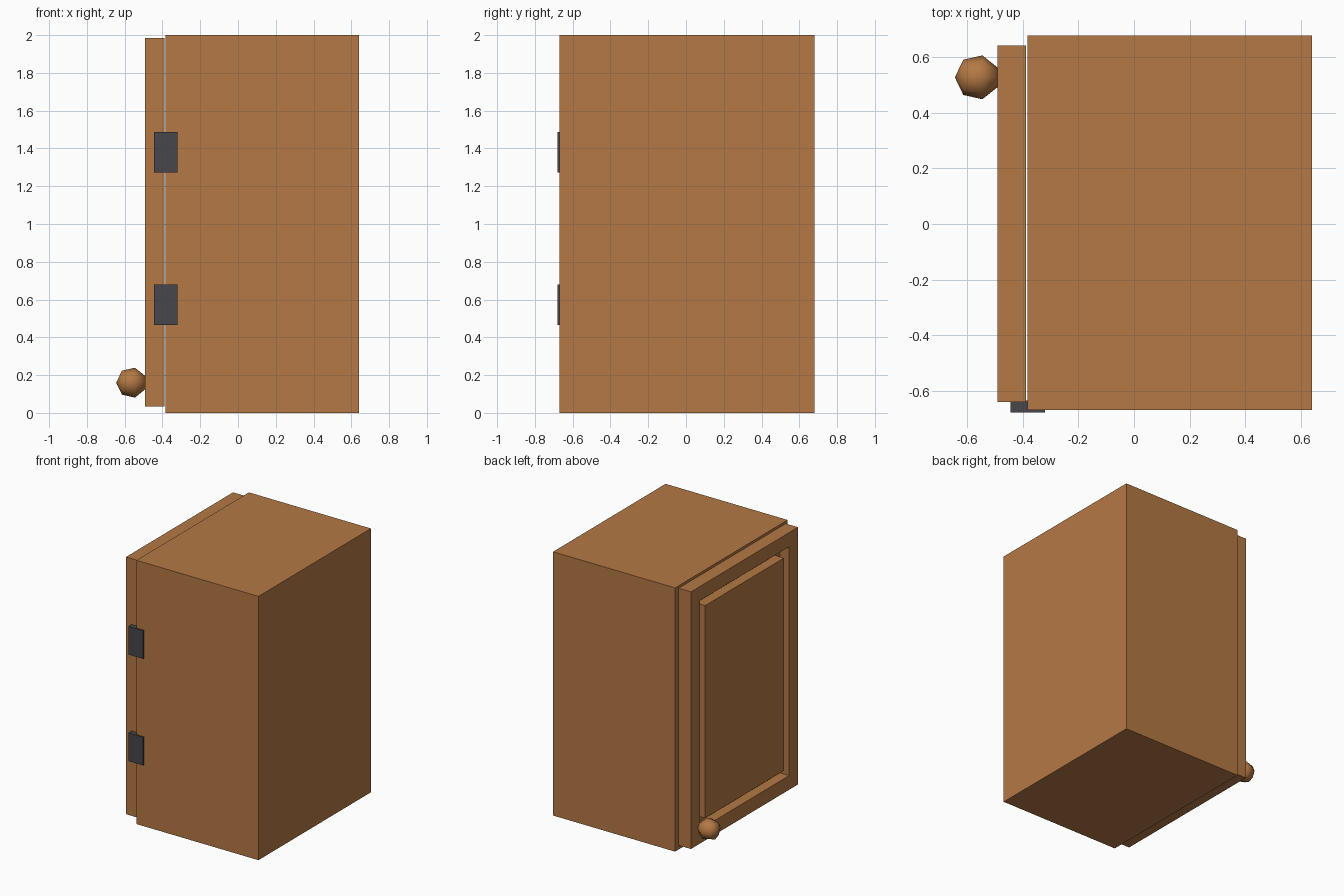
import bpy, bmesh, math
from mathutils import Matrix, Vector

old = bpy.data.objects.get("Cube")
if old:
    bpy.data.objects.remove(old, do_unlink=True)


def material(name, colour):
    m = bpy.data.materials.new(name)
    m.use_nodes = True
    m.diffuse_color = (*colour, 1)
    m.node_tree.nodes["Principled BSDF"].inputs["Base Color"].default_value = (*colour, 1)
    return m


wood = material("warm wood", (0.46, 0.19, 0.058))
iron = material("dark iron", (0.063, 0.063, 0.073))


def box_mesh(lo, hi):
    lo, hi = Vector(lo), Vector(hi)
    bm = bmesh.new()
    bmesh.ops.create_cube(bm, size=1, matrix=Matrix.Translation((lo + hi) / 2)
                          @ Matrix.Diagonal((*(hi - lo), 1)))
    return bm


def finish(name, bm, mat):
    bmesh.ops.recalc_face_normals(bm, faces=bm.faces)
    mesh = bpy.data.meshes.new(name)
    bm.to_mesh(mesh)
    bm.free()
    mesh.materials.append(mat)
    ob = bpy.data.objects.new(name, mesh)
    bpy.context.collection.objects.link(ob)
    return ob


# Cabinet body
finish("cabinet_body", box_mesh((-0.384, -0.669, 0), (0.64, 0.679, 2)), wood)

# Door with a groove around a raised centre panel
bm = box_mesh((-0.492, -0.64, 0.035), (-0.389, 0.643, 1.985))
bm.normal_update()
face = min(bm.faces, key=lambda f: f.calc_center_median().x)
bmesh.ops.inset_region(bm, faces=[face], thickness=0.152)
groove = bmesh.ops.inset_region(bm, faces=[face], thickness=0.087)["faces"]
sunk = bmesh.ops.extrude_face_region(bm, geom=groove)["geom"]
bmesh.ops.delete(bm, geom=[f for f in groove if f.is_valid], context="FACES_ONLY")
bmesh.ops.translate(bm, vec=(0.075, 0, 0),
                    verts=[v for v in sunk if isinstance(v, bmesh.types.BMVert)])
finish("door", bm, wood)

# Hinges bridging the body and the door
for name, z in (("lower_hinge", 0.572), ("upper_hinge", 1.38)):
    finish(name, box_mesh((-0.444, -0.679, z - 0.107), (-0.32, -0.635, z + 0.107)), iron)

# Knob: seven-sided profile turned about the x axis
R, SIDES = 0.081, 8
bm = bmesh.new()
tip = bm.verts.new((-R, 0, 0))
rings = []
for k in (1, 2, 3):
    a = k * math.tau / 7
    rings.append([bm.verts.new((-R * math.cos(a),
                                R * math.sin(a) * math.cos(t * math.tau / SIDES),
                                R * math.sin(a) * math.sin(t * math.tau / SIDES)))
                  for t in range(SIDES)])
for i in range(SIDES):
    j = (i + 1) % SIDES
    bm.faces.new((tip, rings[0][i], rings[0][j]))
    for a, b in zip(rings, rings[1:]):
        bm.faces.new((a[i], b[i], b[j], a[j]))
bm.faces.new(rings[-1])
knob = finish("door_knob", bm, wood)
knob.location = (-0.564, 0.528, 0.16)
knob.data.shade_smooth()
